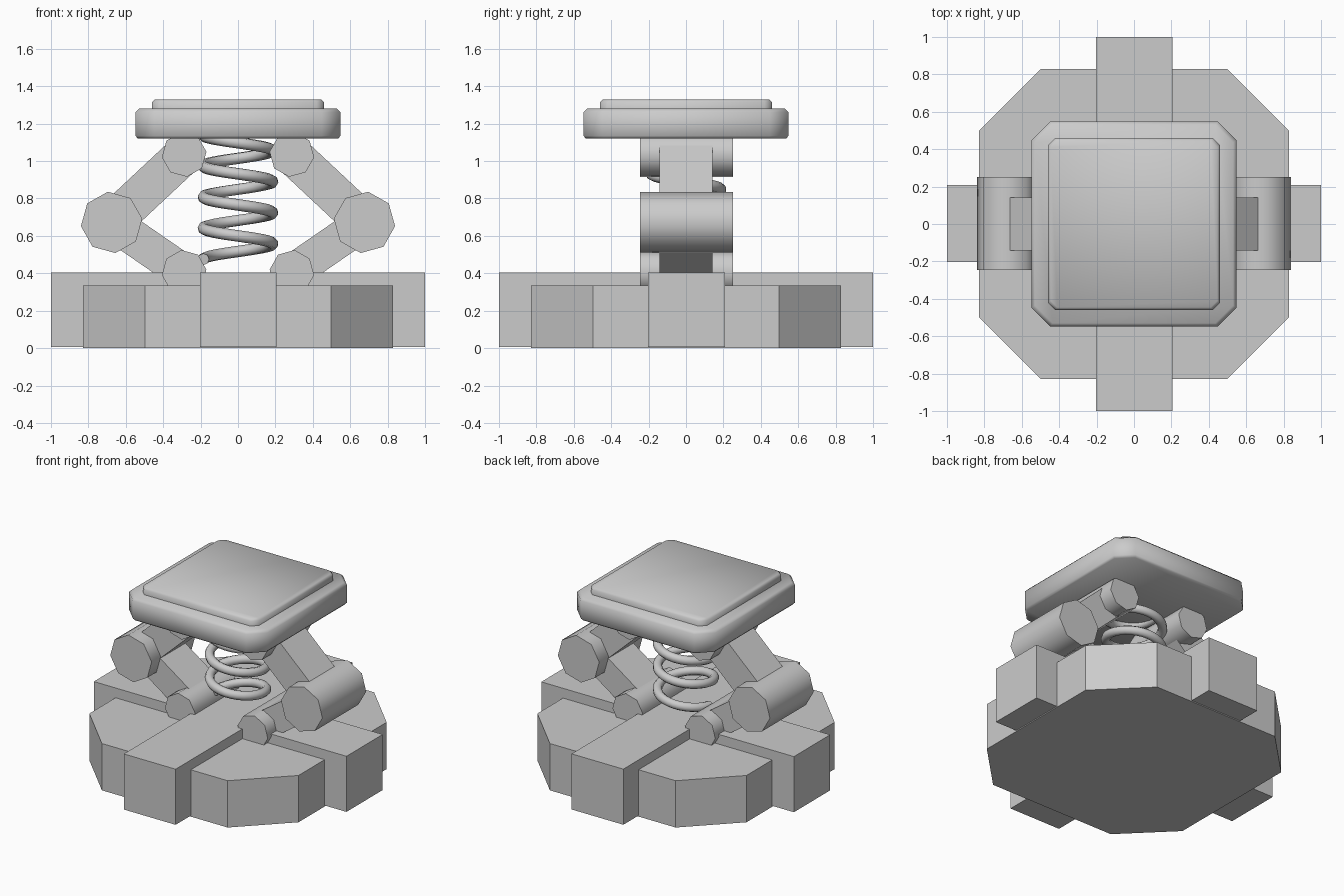
import bpy, bmesh
from math import cos, sin, pi, radians, hypot, atan2
from mathutils import Matrix, Vector

if "Cube" in bpy.data.objects:
    bpy.data.objects.remove(bpy.data.objects["Cube"])


def finish(name, bm, smooth=None):
    bmesh.ops.recalc_face_normals(bm, faces=bm.faces)
    me = bpy.data.meshes.new(name)
    bm.to_mesh(me)
    bm.free()
    ob = bpy.data.objects.new(name, me)
    bpy.context.collection.objects.link(ob)
    if smooth:
        bpy.ops.object.select_all(action='DESELECT')
        ob.select_set(True)
        bpy.context.view_layer.objects.active = ob
        bpy.ops.object.shade_smooth_by_angle(angle=radians(smooth))
    return ob


def chamfered_slab(name, levels, smooth=None):
    """Stack of corner-cut squares; each level is (z, half width, corner cut)."""
    bm = bmesh.new()
    rings = []
    for z, h, c in levels:
        k = h - c
        pts = [(k, -h), (h, -k), (h, k), (k, h), (-k, h), (-h, k), (-h, -k), (-k, -h)]
        rings.append([bm.verts.new((x, y, z)) for x, y in pts])
    for a, b in zip(rings, rings[1:]):
        for i in range(8):
            j = (i + 1) % 8
            bm.faces.new((a[i], a[j], b[j], b[i]))
    bm.faces.new(rings[0])
    bm.faces.new(rings[-1])
    return finish(name, bm, smooth)


def box(name, size, matrix):
    bm = bmesh.new()
    bmesh.ops.create_cube(bm, size=1, matrix=matrix @ Matrix.Diagonal((*size, 1)))
    return finish(name, bm)


def pivot(name, x, z, r, turn):
    """Octagonal pin lying along y."""
    bm = bmesh.new()
    ends = [[bm.verts.new((x + r * cos(turn + i * pi / 4), y, z + r * sin(turn + i * pi / 4)))
             for i in range(8)] for y in (-0.245, 0.25)]
    for i in range(8):
        j = (i + 1) % 8
        bm.faces.new((ends[0][i], ends[0][j], ends[1][j], ends[1][i]))
    for e in ends:
        bm.faces.new(e)
    return finish(name, bm, 50)


def arm(name, a, b, thick):
    """Rectangular bar between two points in the xz plane."""
    dx, dz = b[0] - a[0], b[1] - a[1]
    mid = Vector(((a[0] + b[0]) / 2, 0, (a[1] + b[1]) / 2))
    m = Matrix.Translation(mid) @ Matrix.Rotation(-atan2(dz, dx), 4, 'Y')
    return box(name, (hypot(dx, dz), 0.285, thick), m)


# Base block and cross bars
chamfered_slab("base", [(0, 0.828, 0.33), (0.335, 0.828, 0.33)])
box("cross_bar_x", (2, 0.41, 0.398), Matrix.Translation((0, 0.003, 0.206)))
box("cross_bar_y", (0.41, 2, 0.398), Matrix.Translation((0.001, 0, 0.206)))

# Top pad with raised plate
chamfered_slab("pad", [(1.12, 0.535, 0.095), (1.135, 0.548, 0.1),
                       (1.262, 0.548, 0.1), (1.28, 0.53, 0.095)], 60)
chamfered_slab("pad_plate", [(1.27, 0.46, 0.04), (1.315, 0.46, 0.04), (1.33, 0.445, 0.035)], 60)

# Folding linkage, both sides
for s, side in ((-1, "left"), (1, "right")):
    elbow, top, low = (s * 0.676, 0.672), (s * 0.288, 1.035), (s * 0.288, 0.405)
    turn = radians(-7 * s)
    pivot(side + "_elbow_pivot", *elbow, 0.165, turn)
    pivot(side + "_upper_pivot", *top, 0.12, turn)
    pivot(side + "_lower_pivot", *low, 0.12, turn)
    arm(side + "_upper_arm", elbow, top, 0.21)
    arm(side + "_lower_arm", elbow, low, 0.19)

# Coil spring
cu = bpy.data.curves.new("spring", 'CURVE')
cu.dimensions = '3D'
cu.bevel_depth = 0.031
cu.bevel_resolution = 2
cu.use_fill_caps = True
steps, turns = 128, 4
sp = cu.splines.new('POLY')
sp.points.add(steps)
for i, p in enumerate(sp.points):
    t = i / steps * turns
    a = pi - 2 * pi * t
    p.co = (0.185 * cos(a), 0.185 * sin(a), 0.475 + 0.166 * t, 1)
sp.use_smooth = True
bpy.context.collection.objects.link(bpy.data.objects.new("spring", cu))
